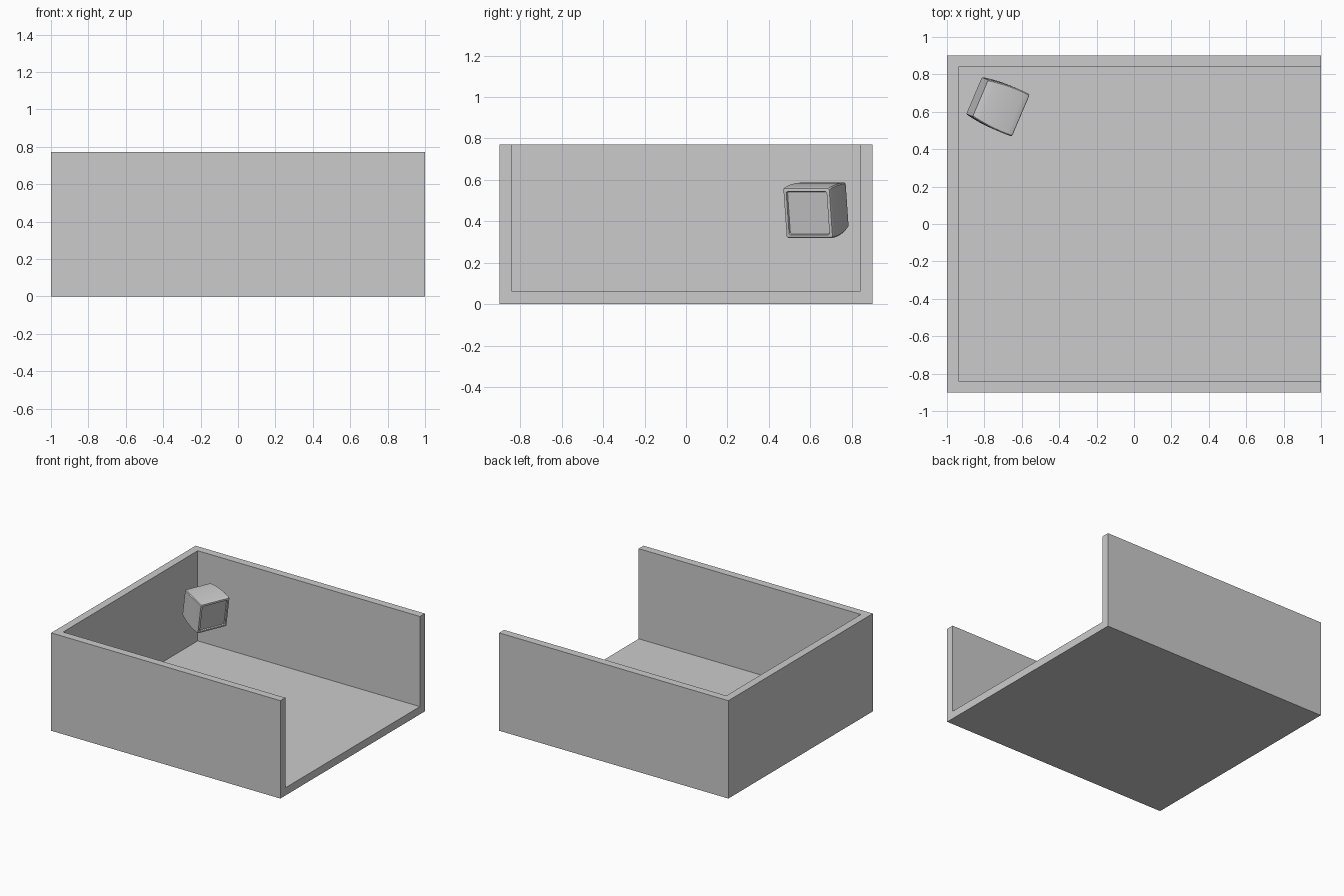
import bpy, bmesh
from math import radians
from mathutils import Matrix, Vector

if "Cube" in bpy.data.objects:
    bpy.data.objects.remove(bpy.data.objects["Cube"])

WALL, HEIGHT = 0.061, 0.772


def box(name, lo, hi):
    lo, hi = Vector(lo), Vector(hi)
    bpy.ops.mesh.primitive_cube_add(size=1, location=(lo + hi) / 2)
    ob = bpy.context.object
    ob.name = name
    ob.scale = hi - lo
    bpy.ops.object.transform_apply(location=False, rotation=False, scale=True)
    return ob


# Room shell: floor and three walls, open on the right and top
cutter = box("room_cutter", (-1 + WALL, -0.9 + WALL, WALL), (1.2, 0.9 - WALL, 1.2))
room = box("room_shell", (-1, -0.9, 0), (1, 0.9, HEIGHT))
mod = room.modifiers.new("hollow", 'BOOLEAN')
mod.operation = 'DIFFERENCE'
mod.object = cutter
bpy.ops.object.modifier_apply(modifier=mod.name)
bpy.data.objects.remove(cutter)

# Corner cabinet: square sections lofted along local x (depth, half size),
# with bulging sides, a front rim and a recessed front panel
sections = [(-0.118, 0.100), (-0.118, 0.106), (-0.113, 0.109), (-0.075, 0.1155),
            (-0.035, 0.1205), (0.005, 0.1235), (0.045, 0.125), (0.085, 0.1245),
            (0.110, 0.123), (0.117, 0.120), (0.119, 0.115),
            (0.119, 0.106), (0.109, 0.103)]
bm = bmesh.new()
rings = []
for x, h in sections:
    c = 0.006
    corners = [(h, h - c), (h - c, h), (c - h, h), (-h, h - c),
               (-h, c - h), (c - h, -h), (h - c, -h), (h, c - h)]
    rings.append([bm.verts.new((x, y, z)) for y, z in corners])
for a, b in zip(rings, rings[1:]):
    for i in range(8):
        j = (i + 1) % 8
        bm.faces.new((a[i], a[j], b[j], b[i]))
bm.faces.new(rings[0])
bm.faces.new(rings[-1])
bmesh.ops.recalc_face_normals(bm, faces=bm.faces)
mesh = bpy.data.meshes.new("corner_cabinet")
bm.to_mesh(mesh)
bm.free()
cabinet = bpy.data.objects.new("corner_cabinet", mesh)
bpy.context.collection.objects.link(cabinet)

# Turn it toward the room and tilt it down
cabinet.matrix_world = (Matrix.Translation((-0.731, 0.634, 0.46))
                        @ Matrix.Rotation(radians(-23), 4, 'Z')
                        @ Matrix.Rotation(radians(10), 4, 'Y'))
bpy.ops.object.select_all(action='DESELECT')
cabinet.select_set(True)
bpy.context.view_layer.objects.active = cabinet
bpy.ops.object.shade_smooth_by_angle(angle=radians(30))
